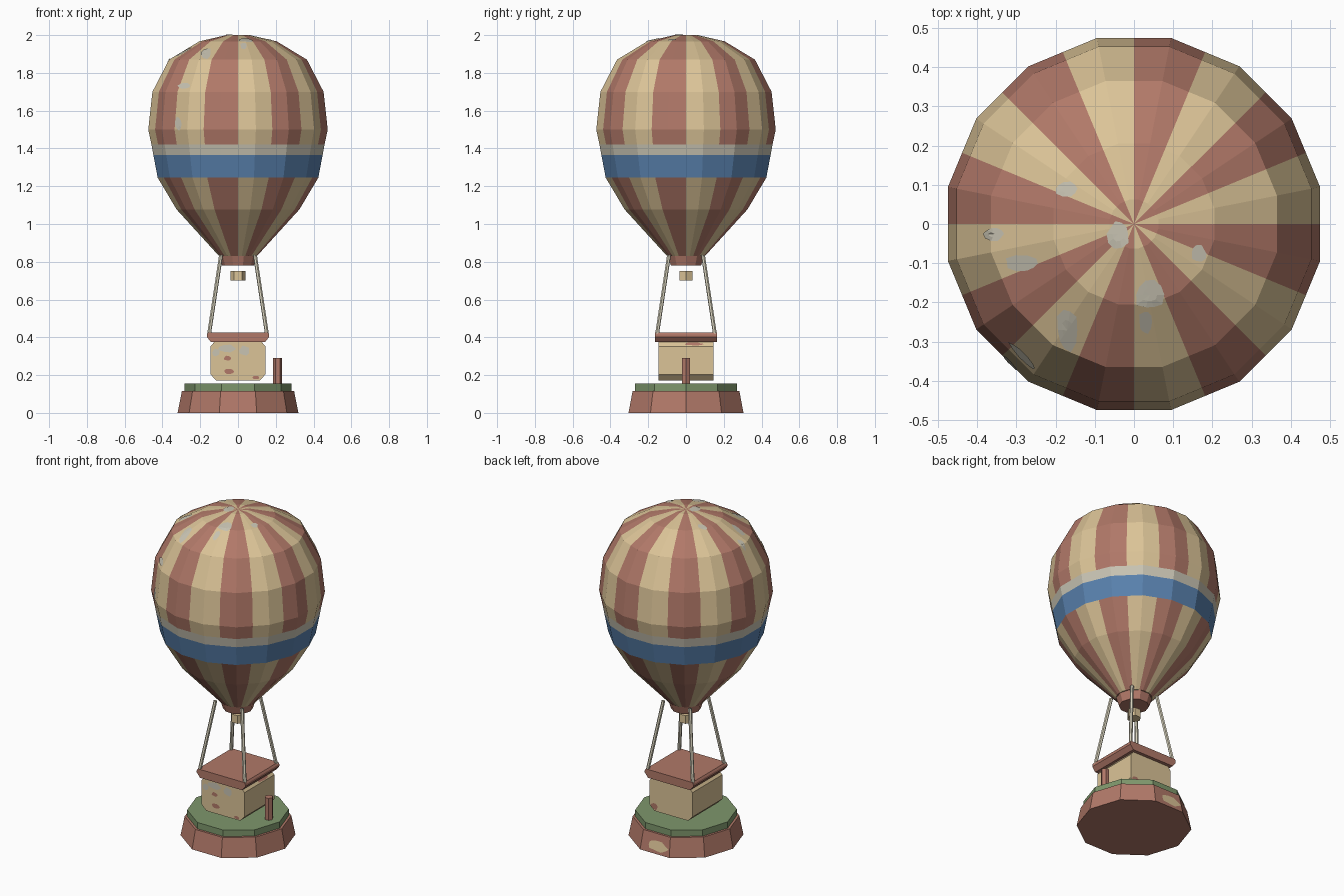
import bpy, bmesh, math, random
from mathutils import Vector
from mathutils.bvhtree import BVHTree

random.seed(4)
if "Cube" in bpy.data.objects:
    bpy.data.objects.remove(bpy.data.objects["Cube"], do_unlink=True)


def material(name, rgb):
    m = bpy.data.materials.new(name)
    m.use_nodes = True
    m.diffuse_color = (*rgb, 1)
    m.node_tree.nodes["Principled BSDF"].inputs["Base Color"].default_value = (*rgb, 1)
    return m


RED = material("brick_red", (.44, .19, .14))
CREAM = material("cream", (.71, .55, .31))
BLUE = material("band_blue", (.10, .22, .42))
GREEN = material("grass_green", (.21, .31, .15))
GREY = material("worn_grey", (.58, .55, .45))
ROPE = material("rope", (.70, .66, .52))


def finish(name, bm, *mats):
    """Turn a bmesh into a named object and return its surface for projecting onto."""
    bmesh.ops.recalc_face_normals(bm, faces=bm.faces)
    tree = BVHTree.FromBMesh(bm)
    mesh = bpy.data.meshes.new(name)
    bm.to_mesh(mesh)
    bm.free()
    for m in mats:
        mesh.materials.append(m)
    bpy.context.collection.objects.link(bpy.data.objects.new(name, mesh))
    return tree


def loft(bm, rings):
    """Skin equal-length rings of points and cap both ends."""
    rows = [[bm.verts.new(p) for p in r] for r in rings]
    n = len(rows[0])
    for a, b in zip(rows, rows[1:]):
        for i in range(n):
            bm.faces.new((a[i], a[(i + 1) % n], b[(i + 1) % n], b[i]))
    bm.faces.new(rows[0])
    bm.faces.new(rows[-1])


def polygon(n, r, z, x=0):
    return [(x + r * math.cos(math.tau * i / n), r * math.sin(math.tau * i / n), z)
            for i in range(n)]


def prism(name, n, r0, z0, r1, z1, mat, x=0):
    bm = bmesh.new()
    loft(bm, [polygon(n, r0, z0, x), polygon(n, r1, z1, x)])
    return finish(name, bm, mat)


def patch(name, tree, mat, origin, direction, w, h):
    """Thin irregular worn patch that follows the surface hit by the projection."""
    d = Vector(direction)
    up = Vector((0, 1, 0)) if abs(d.z) > .5 else Vector((0, 0, 1))
    side = d.cross(up)
    bm = bmesh.new()

    def put(u, v):
        p = Vector(origin) + side * u + up * v
        hit, normal, _, _ = tree.ray_cast(p, d)
        return bm.verts.new(hit + normal * .003) if hit else None

    n = 10
    wobble = [random.uniform(.8, 1.15) for _ in range(n)]
    rows = []
    for s in (.5, 1):
        rows.append([put(w * s * k * math.cos(math.tau * i / n),
                         h * s * k * math.sin(math.tau * i / n))
                     for i, k in enumerate(wobble)])
    centre = put(0, 0)
    for i in range(n):
        j = (i + 1) % n
        for f in ((centre, rows[0][i], rows[0][j]),
                  (rows[0][i], rows[1][i], rows[1][j], rows[0][j])):
            if all(f):
                bm.faces.new(f)
    for f in bm.faces:
        f.normal_update()
        if f.normal.dot(d) > 0:
            f.normal_flip()
    mesh = bpy.data.meshes.new(name)
    bm.to_mesh(mesh)
    bm.free()
    mesh.materials.append(mat)
    bpy.context.collection.objects.link(bpy.data.objects.new(name, mesh))


# Envelope: sixteen flat gores, each split down its middle where the stripes meet
SIDES = 32
STEP = math.tau / SIDES
FLAT = math.cos(STEP)


def gore_ring(apothem, z):
    return [((apothem if i % 2 == 0 else apothem / FLAT) * math.cos(i * STEP),
             (apothem if i % 2 == 0 else apothem / FLAT) * math.sin(i * STEP), z)
            for i in range(SIDES)]


PROFILE = [(.1, .83), (.325, 1.077), (.425, 1.245), (.448, 1.365), (.458, 1.42),
           (.475, 1.5), (.453, 1.7), (.365, 1.87), (.205, 1.967), (.062, 2)]
bm = bmesh.new()
loft(bm, [gore_ring(r, z) for r, z in PROFILE])
caps = [f for f in bm.faces if len(f.verts) == SIDES]
bmesh.ops.poke(bm, faces=caps)
for f in bm.faces:
    c = f.calc_center_median()
    stripe = int((math.atan2(c.y, c.x) % math.tau) / (2 * STEP))
    f.material_index = stripe % 2
    if 1.25 < c.z < 1.36:
        f.material_index = 2
    elif 1.36 < c.z < 1.42:
        f.material_index = 3
envelope = finish("envelope", bm, CREAM, RED, BLUE, GREY)

# Worn spots on the crown and shoulder of the envelope
DOWN, BACK = (0, 0, -1), (0, 1, 0)
for x, y, w, h in [(-.17, .09, .03, .02), (-.355, -.025, .025, .018), (-.285, -.1, .045, .02),
                   (.165, -.075, .02, .02), (.04, -.18, .038, .04), (.03, -.25, .018, .03),
                   (-.17, -.27, .028, .055), (-.04, -.025, .028, .035)]:
    patch("envelope_worn_spot", envelope, GREY, (x, y, 3), DOWN, w, h)
for x, z, w, h in [(-.28, 1.73, .035, .015), (-.315, 1.53, .02, .035)]:
    patch("envelope_worn_spot", envelope, GREY, (x, -2, z), BACK, w, h)

# Neck and burner
prism("envelope_neck", 10, .084, .78, .1, .832, RED)
prism("burner", 6, .04, .70, .04, .75, CREAM)

# Four ropes from neck to basket corners
for sx in (-1, 1):
    for sy in (-1, 1):
        low = Vector((sx * .155, sy * .155, .405))
        high = Vector((sx * .09, sy * .09, .835))
        turn = (high - low).to_track_quat('Z', 'Y')
        bm = bmesh.new()
        loft(bm, [[end + turn @ Vector(p) for p in polygon(6, .0105, 0)]
                  for end in (low, high)])
        finish("rope", bm, ROPE)


def chamfered_block(name, half_outline, depth, mat):
    """Mirror a right-hand outline in x and extrude it along y."""
    outline = half_outline + [(-x, z) for x, z in reversed(half_outline)]
    bm = bmesh.new()
    loft(bm, [[(x, y, z) for x, z in outline] for y in (-depth, depth)])
    return finish(name, bm, mat)


# Basket with chamfered edges, and its overhanging rim slab
basket = chamfered_block("basket", [(.115, .172), (.145, .203), (.145, .352), (.125, .376)],
                         .145, CREAM)
chamfered_block("basket_rim", [(.143, .375), (.165, .402), (.165, .415), (.158, .426)],
                .165, RED)

# Peeling paint on the basket
for mat, x, z, w, h in [(GREY, -.06, .34, .055, .02), (GREY, .035, .33, .03, .025),
                        (GREY, -.115, .32, .02, .022), (RED, -.055, .29, .022, .012),
                        (RED, -.05, .22, .027, .013), (RED, .095, .187, .018, .009)]:
    patch("basket_paint_spot", basket, mat, (x, -2, z), BACK, w, h)
patch("basket_paint_spot", basket, RED, (2, .04, .363), (-1, 0, 0), .05, .008)
patch("basket_paint_spot", basket, RED, (.11, 2, .2), (0, -1, 0), .025, .02)

# Island base, turf and mooring post
base = prism("base", 10, .32, 0, .297, .116, RED)
prism("turf", 10, .283, .114, .283, .155, GREEN)
prism("mooring_post", 6, .024, .15, .024, .29, RED, .21)
patch("base_paint_spot", base, CREAM, (-.02, 2, .045), (0, -1, 0), .065, .03)
